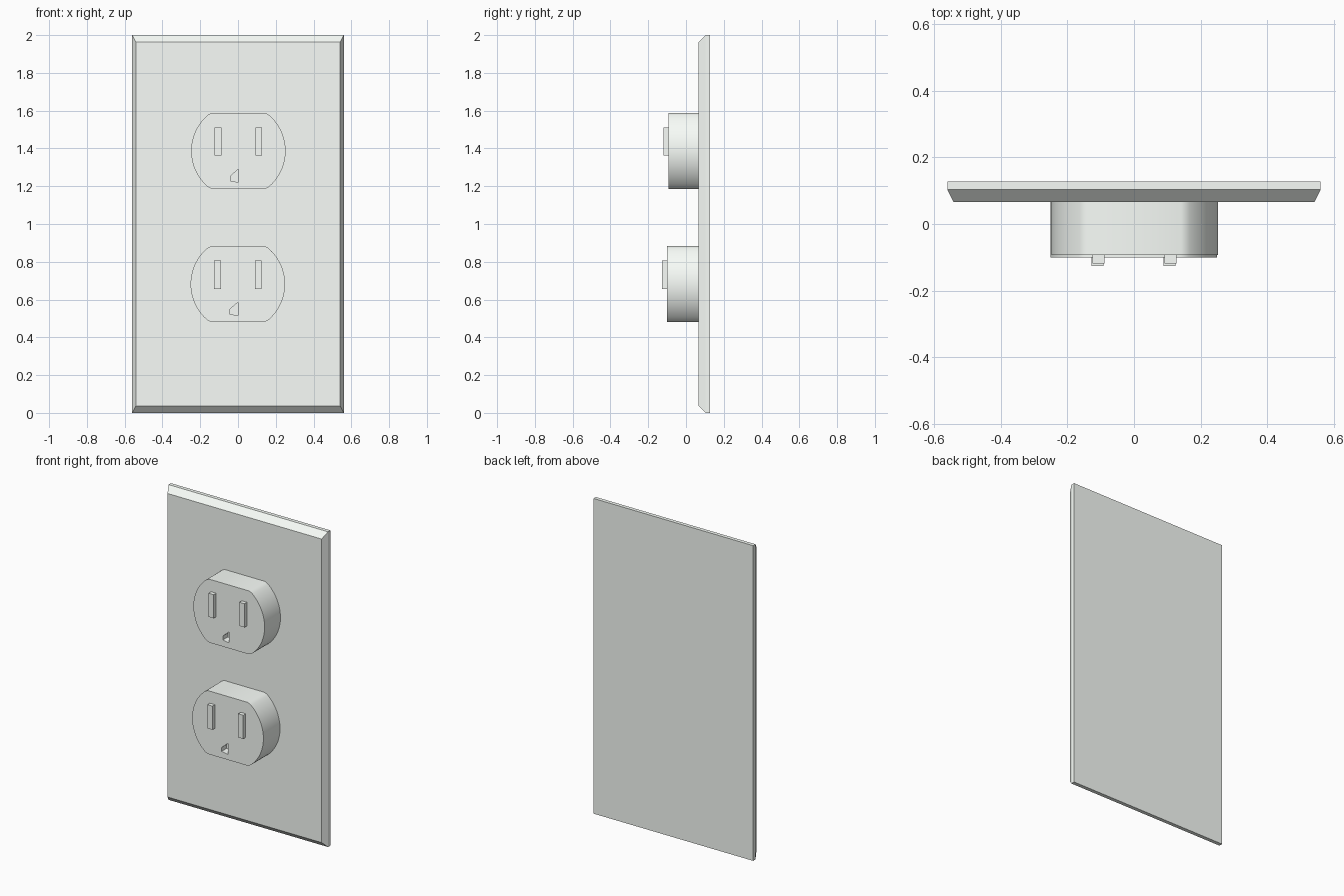
import bpy, bmesh, math

if "Cube" in bpy.data.objects:
    bpy.data.objects.remove(bpy.data.objects["Cube"])

PLASTIC = bpy.data.materials.new("pale_plastic")
PLASTIC.diffuse_color = (0.95, 0.99, 0.95, 1)
PLASTIC.use_nodes = True
PLASTIC.node_tree.nodes["Principled BSDF"].inputs["Base Color"].default_value = PLASTIC.diffuse_color


def prism(name, pts, y_front, y_back):
    """Extrude an (x, z) outline from y_front to y_back."""
    bm = bmesh.new()
    front = [bm.verts.new((x, y_front, z)) for x, z in pts]
    back = [bm.verts.new((x, y_back, z)) for x, z in pts]
    bm.faces.new(front)
    bm.faces.new(back[::-1])
    n = len(pts)
    for i in range(n):
        j = (i + 1) % n
        bm.faces.new((front[i], back[i], back[j], front[j]))
    bmesh.ops.recalc_face_normals(bm, faces=bm.faces)
    mesh = bpy.data.meshes.new(name)
    bm.to_mesh(mesh)
    bm.free()
    mesh.materials.append(PLASTIC)
    ob = bpy.data.objects.new(name, mesh)
    bpy.context.collection.objects.link(ob)
    return ob


def rect(x0, x1, z0, z1):
    return [(x0, z0), (x1, z0), (x1, z1), (x0, z1)]


def socket_outline(cx, cz, r=0.25, h=0.201, steps=20):
    """Circle cut flat at top and bottom, with softened corners."""
    a = math.radians(49)
    half = [(r * math.cos(t), r * math.sin(t))
            for t in (-a + 2 * a * i / steps for i in range(steps + 1))]
    soft = [(0.154, 0.1955), (0.139, h)]
    half = [(x, -z) for x, z in soft[::-1]] + half + soft
    return ([(cx + x, cz + z) for x, z in half]
            + [(cx - x, cz - z) for x, z in half])


PLATE_FRONT, PLATE_EDGE, PLATE_BACK = 0.066, 0.103, 0.127

# Wall plate: slab whose front rim slopes inward
plate = prism("wall_plate", rect(-0.56, 0.56, 0, 2), PLATE_EDGE, PLATE_BACK)
bm = bmesh.new()
bm.from_mesh(plate.data)
front = min(bm.faces, key=lambda f: f.calc_center_median().y)
cap = bmesh.ops.extrude_discrete_faces(bm, faces=[front])["faces"][0]
for v in cap.verts:
    v.co.x *= 0.541 / 0.56
    v.co.z = 1 + (v.co.z - 1) * 0.963
    v.co.y = PLATE_FRONT
bm.to_mesh(plate.data)
bm.free()

# Two sockets: (name, centre x, centre z, face y)
for name, cx, cz, face in (("upper", 0.002, 1.387, -0.093),
                           ("lower", -0.001, 0.682, -0.101)):
    body = prism(name + "_socket", socket_outline(cx, cz), face, PLATE_FRONT)

    # Ground hole recess
    hole = [(cx - 0.043, cz - 0.159), (cx, cz - 0.166),
            (cx, cz - 0.097), (cx - 0.043, cz - 0.134)]
    cutter = prism(name + "_ground_cutter", hole, face - 0.05, face + 0.05)
    cutter.hide_render = True
    mod = body.modifiers.new("ground_hole", "BOOLEAN")
    mod.operation = "DIFFERENCE"
    mod.solver = "EXACT"
    mod.object = cutter
    bpy.ops.object.select_all(action="DESELECT")
    bpy.context.view_layer.objects.active = body
    body.select_set(True)
    bpy.ops.object.modifier_apply(modifier=mod.name)
    bpy.data.objects.remove(cutter)
    bpy.ops.object.shade_smooth_by_angle(angle=math.radians(30))

    # Raised contact bars
    for side, sx in (("left", -1), ("right", 1)):
        bx = cx + sx * 0.108
        prism(f"{name}_{side}_contact",
              rect(bx - 0.018, bx + 0.018, cz - 0.025, cz + 0.125),
              face - 0.025, face + 0.01)
